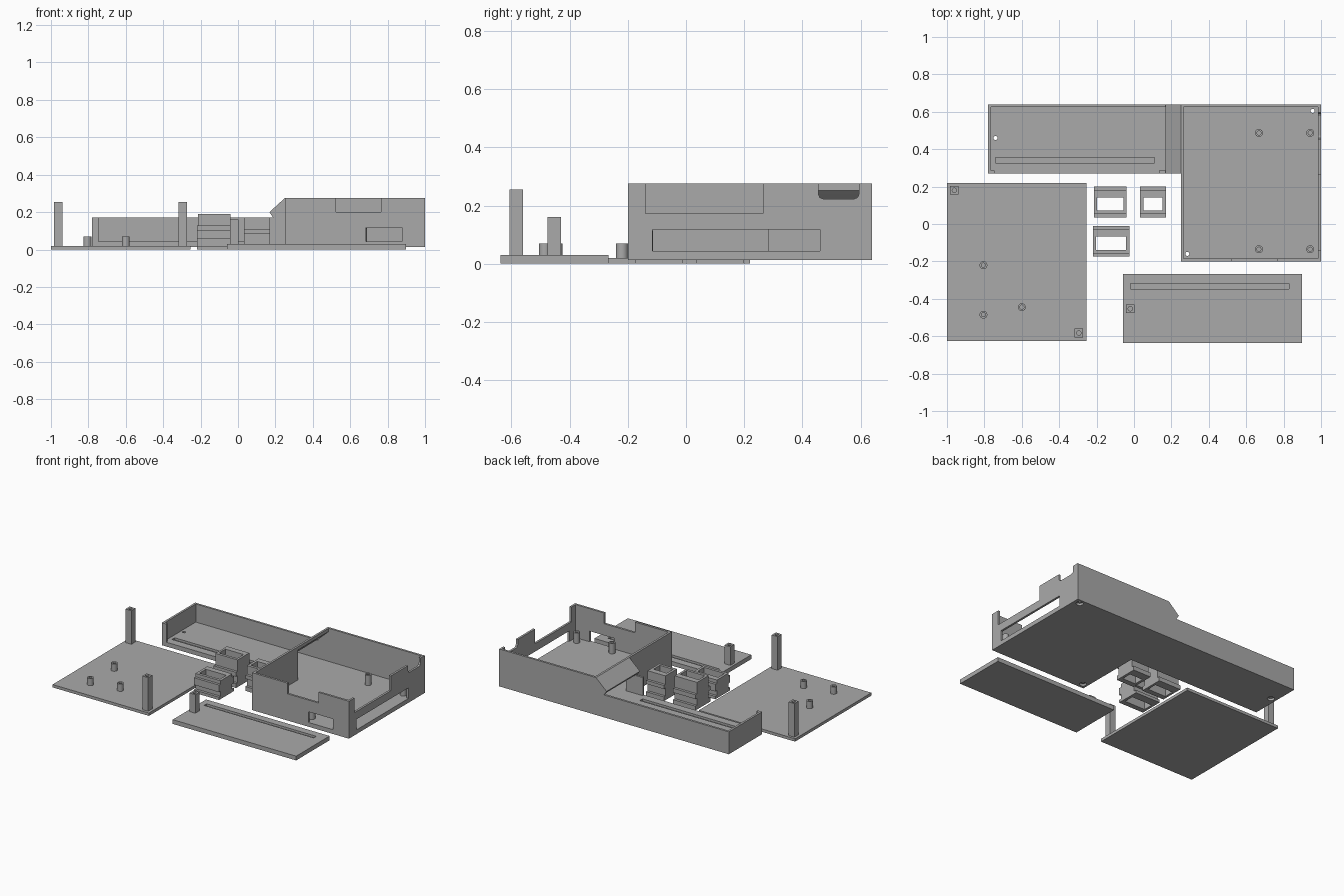
import bpy, bmesh
from mathutils import Matrix, Vector

cube = bpy.data.objects.get("Cube")
if cube:
    bpy.data.objects.remove(cube, do_unlink=True)

grey = bpy.data.materials.new("grey plastic")
grey.use_nodes = True
COLOUR = (0.4, 0.4, 0.4, 1)
grey.diffuse_color = COLOUR
grey.node_tree.nodes["Principled BSDF"].inputs["Base Color"].default_value = COLOUR


def finish(name, bm):
    bmesh.ops.recalc_face_normals(bm, faces=bm.faces)
    mesh = bpy.data.meshes.new(name)
    bm.to_mesh(mesh)
    bm.free()
    mesh.materials.append(grey)
    obj = bpy.data.objects.new(name, mesh)
    bpy.context.collection.objects.link(obj)
    return obj


def box(name, x0, x1, y0, y1, z0, z1):
    bm = bmesh.new()
    bmesh.ops.create_cube(bm, size=1)
    for v in bm.verts:
        v.co = (x0 if v.co.x < 0 else x1, y0 if v.co.y < 0 else y1, z0 if v.co.z < 0 else z1)
    return finish(name, bm)


def cylinder(name, x, y, r, z0, z1, sides=24):
    bm = bmesh.new()
    bmesh.ops.create_cone(bm, cap_ends=True, segments=sides, radius1=r, radius2=r,
                          depth=z1 - z0, matrix=Matrix.Translation((x, y, (z0 + z1) / 2)))
    obj = finish(name, bm)
    for face in obj.data.polygons:
        face.use_smooth = len(face.vertices) == 4
    return obj


def extrude(name, points, offset):
    bm = bmesh.new()
    face = bm.faces.new([bm.verts.new(p) for p in points])
    new = bmesh.ops.extrude_face_region(bm, geom=[face])["geom"]
    bmesh.ops.translate(bm, vec=Vector(offset),
                        verts=[g for g in new if isinstance(g, bmesh.types.BMVert)])
    return finish(name, bm)


def profile_xz(name, points, y0, y1):
    return extrude(name, [(x, y0, z) for x, z in points], (0, y1 - y0, 0))


def cut(obj, *cutters):
    # Subtract each cutter, bake the result and discard the cutter
    for cutter in cutters:
        mod = obj.modifiers.new("cut", "BOOLEAN")
        mod.operation, mod.solver, mod.object = "DIFFERENCE", "EXACT", cutter
        bpy.context.view_layer.update()
        graph = bpy.context.evaluated_depsgraph_get()
        mesh = bpy.data.meshes.new_from_object(obj.evaluated_get(graph))
        obj.modifiers.clear()
        obj.data = mesh
        bpy.data.objects.remove(cutter, do_unlink=True)
    return obj


def standoff(name, x, y, z0, z1):
    cut(cylinder(name, x, y, 0.021, z0, z1), cylinder("bore", x, y, 0.011, z0 + 0.005, z1 + 0.1))


def pillar(name, x, y, z0, z1):
    h = 0.023
    cut(box(name, x - h, x + h, y - h, y + h, z0, z1),
        cylinder("bore", x, y, 0.012, z1 - 0.08, z1 + 0.1))


# Case levels and wall thickness
B, F, LOW, TOP, T = 0.013, 0.043, 0.17, 0.275, 0.015

# L-shaped case floor with screw holes and a long groove
outline = [(-0.78, 0.27), (0.25, 0.27), (0.25, -0.2), (1, -0.2), (1, 0.64), (-0.78, 0.64)]
floor = extrude("case_floor", [(x, y, B) for x, y in outline], (0, 0, F - B))
cut(floor, box("groove", -0.74, 0.11, 0.325, 0.355, F - 0.015, 0.1))
for x, y in [(-0.74, 0.46), (0.955, 0.605), (0.285, -0.16)]:
    cut(floor, cylinder("hole", x, y, 0.011, -0.1, 0.1),
        cylinder("counterbore", x, y, 0.023, -0.1, B + 0.015))

# Case walls
profile_xz("case_back_wall", [(-0.78, B), (1, B), (1, TOP), (0.25, TOP), (0.168, 0.2),
                              (0.188, LOW), (-0.78, LOW)], 0.64 - T, 0.64)
profile_xz("case_sloped_plate", [(0.25, TOP), (0.168, 0.2), (0.185, 0.178),
                                 (0.25, 0.238), (0.265, 0.252), (0.265, TOP)], 0.27, 0.64)
profile_xz("case_inner_corner", [(0.135, B), (0.265, B), (0.265, TOP), (0.25, TOP),
                                 (0.168, 0.2), (0.188, LOW), (0.135, LOW)], 0.27, 0.27 + T)
box("case_inner_wall", 0.25, 0.25 + T, -0.2, 0.27 + T, B, TOP)
box("case_end_wall", -0.78, -0.78 + T, 0.27, 0.64, B, LOW)
box("case_end_lip", -0.78, -0.745, 0.27, 0.27 + T, B, LOW)

front = box("case_front_wall", 0.25, 1, -0.2, -0.2 + T, B, TOP)
cut(front, box("notch", 0.525, 0.765, -0.3, -0.1, 0.2, 0.4),
    box("port", 0.685, 0.877, -0.3, -0.1, F, 0.118))

right = box("case_side_wall", 1 - T, 1, -0.2, 0.64, B, TOP)
cable_notch = [(0.455, 0.4), (0.455, 0.24), (0.46, 0.228), (0.473, 0.222),
               (0.577, 0.222), (0.59, 0.228), (0.595, 0.24), (0.595, 0.4)]
cut(right, box("notch", 0.9, 1.1, -0.14, 0.265, 0.172, 0.4),
    box("port", 0.9, 1.1, -0.115, 0.46, F, 0.117),
    extrude("cable_notch", [(0.9, y, z) for y, z in cable_notch], (0.2, 0, 0)))

# Board standoffs inside the case
for x in (0.668, 0.942):
    for y in (-0.135, 0.487):
        standoff("case_standoff", x, y, F - 0.005, 0.115)

# Large cover plate with pillars and standoffs
box("large_cover", -1, -0.253, -0.625, 0.22, 0, 0.02)
for x, y in [(-0.96, 0.18), (-0.295, -0.583)]:
    pillar("large_cover_pillar", x, y, 0.015, 0.255)
for x, y in [(-0.805, -0.22), (-0.805, -0.485), (-0.6, -0.445)]:
    standoff("large_cover_standoff", x, y, 0.015, 0.07)

# Long cover plate with groove and pillar
cut(box("long_cover", -0.06, 0.897, -0.637, -0.267, 0, 0.03),
    box("groove", -0.02, 0.83, -0.347, -0.319, 0.015, 0.1))
pillar("long_cover_pillar", -0.02, -0.453, 0.025, 0.16)


# Small open sockets, each with a base and a flange either side of a rail groove
def socket(name, x0, x1, y0, height, base, flange, wall):
    steps = [(0.0, 0), (0.0, base), (0.018, base), (0.018, flange[0]), (0.0, flange[0]),
             (0.0, flange[1]), (0.018, flange[1]), (0.018, height)]
    depth = 0.165
    side = [(y0 + d, z) for d, z in steps] + [(y0 + depth - d, z) for d, z in reversed(steps)]
    body = extrude(name, [(x0, y, z) for y, z in side], (x1 - x0, 0, 0))
    cut(body, box("opening", x0 + wall, x1 - wall, y0 + 0.037, y0 + 0.107, -0.1, 0.4))


socket("tall_socket", -0.213, -0.04, 0.035, 0.19, 0.03, (0.08, 0.11), 0.016)
socket("narrow_socket", 0.032, 0.17, 0.035, 0.17, 0.03, (0.085, 0.11), 0.018)
socket("short_socket", -0.22, -0.025, -0.175, 0.128, 0.02, (0.055, 0.105), 0.018)
